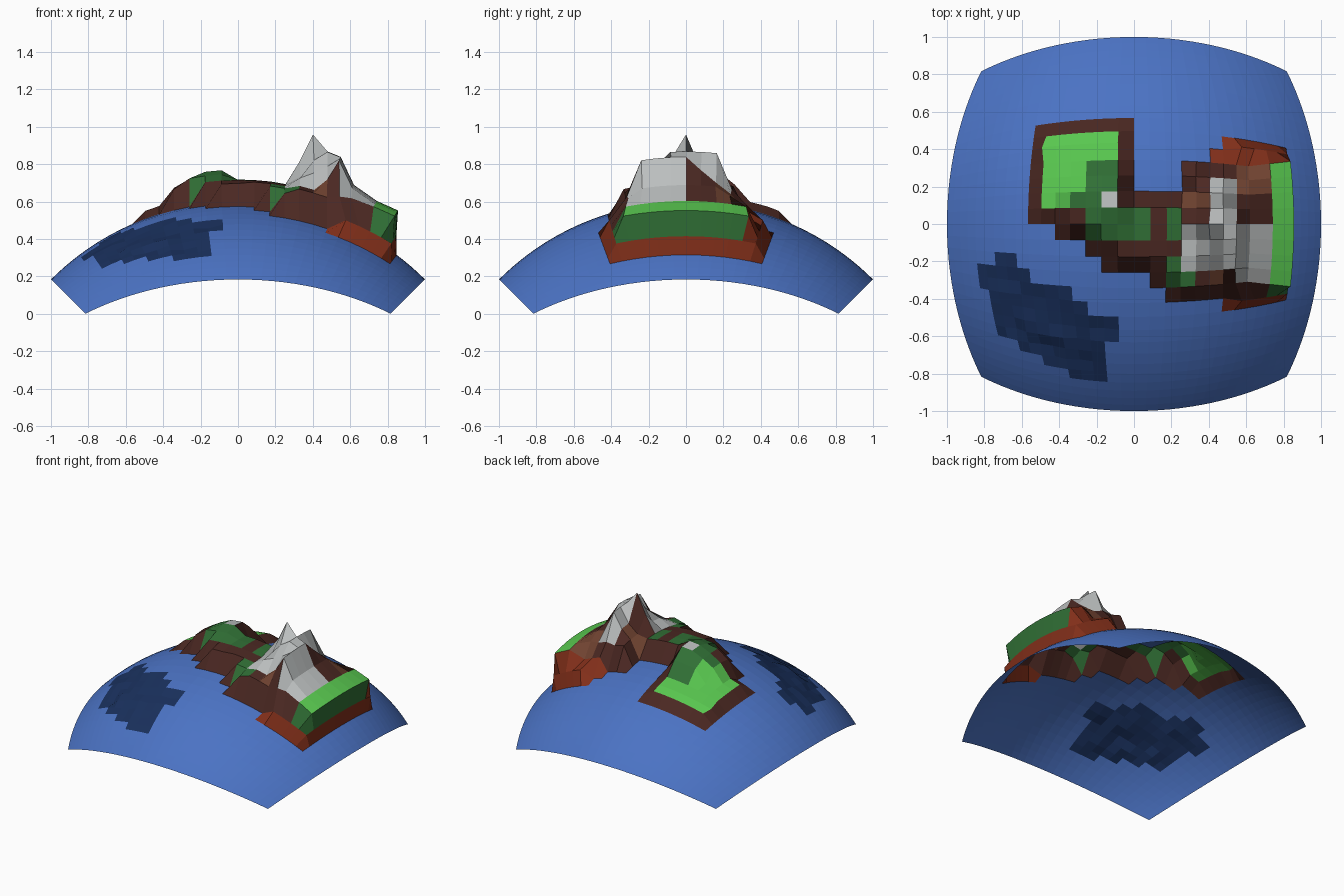
import bpy, bmesh, random
from mathutils import Vector

if "Cube" in bpy.data.objects:
    bpy.data.objects.remove(bpy.data.objects["Cube"])

random.seed(4)
R, N = 2 ** 0.5, 16            # sphere radius, cells per half side
BASE = R / 3 ** 0.5            # sphere centre depth

COLOURS = {
    "ocean": (0.07, 0.17, 0.55), "deep": (0.010, 0.030, 0.11),
    "brown": (0.070, 0.021, 0.016), "clay": (0.16, 0.055, 0.03),
    "rust": (0.22, 0.028, 0.010), "grass": (0.10, 0.58, 0.08),
    "forest": (0.03, 0.16, 0.036), "rock": (0.50, 0.52, 0.52),
}
mats = {}
for key, c in COLOURS.items():
    mats[key] = bpy.data.materials.new(key)
    mats[key].diffuse_color = (*c, 1)

cells, height = {}, {}


def paint(colour, *rects):
    """Colour the grid cells inside each (i0, i1, j0, j1)."""
    for i0, i1, j0, j1 in rects:
        for i in range(i0, i1):
            for j in range(j0, j1):
                cells[i, j] = colour


def lift(h, *rects):
    """Set the height of the grid points inside each (i0, i1, j0, j1), ends included."""
    for i0, i1, j0, j1 in rects:
        for i in range(i0, i1 + 1):
            for j in range(j0, j1 + 1):
                height[i, j] = h


# sea and deep water patch, row by row from the top
paint("ocean", (-N, N, -N, N))
DEEP = [(-10, -8), (-12, -7), (-12, -4), (-11, -3), (-11, -1),
        (-11, -1), (-11, -2), (-9, -2), (-7, -2), (-5, -2)]
for k, (a, b) in enumerate(DEEP):
    paint("deep", (a, b, -3 - k, -2 - k))

# land outline: west square, stepped ridge, east block
paint("brown", (-7, 0, 0, 7), (-5, -3, -1, 0), (-3, -2, -2, 0), (-2, 1, -3, 0),
      (0, 3, 0, 2), (1, 2, -4, 0), (2, 6, -5, 0), (3, 6, 0, 4))
paint("rust", (6, 12, -6, 6), (5, 6, 4, 5))
# ground cover
paint("brown", (6, 9, -5, 4))
paint("grass", (-6, -1, 1, 6), (9, 10, -4, 4))
paint("forest", (-4, -1, 1, 2), (-3, -1, 2, 4), (-3, 1, -1, 1), (2, 3, -1, 1),
      (2, 4, -4, -2), (10, 11, -5, 4), (9, 10, -5, -4))
paint("clay", (3, 5, 1, 2), (7, 9, 2, 4), (5, 6, -4, -3))
paint("rock", (-2, -1, 1, 2), (3, 5, -3, 0), (5, 7, -3, 3), (7, 9, -4, 0), (4, 5, -1, 0))

# heights: general ground, west plateau and hill, ridge
lift(0.11, (-6, 11, -5, 6))
lift(0.045, (-6, -1, 1, 6))
lift(0.12, (-4, -1, 1, 2), (-3, -1, 3, 3))
lift(0.15, (-3, 0, 0, 0), (-3, -3, 1, 2))
lift(0.175, (-2, -1, 1, 2))
lift(0.12, (-2, 3, -1, -1), (0, 3, 0, 1), (1, 3, -3, -2))
# mountain
lift(0.15, (4, 6, -4, -4), (4, 5, -3, -3), (4, 6, 1, 3))
lift(0.18, (4, 4, -2, -1), (6, 7, 3, 3), (7, 7, -4, -4))
lift(0.23, (5, 5, -2, -2), (6, 6, -3, -3), (5, 5, 1, 2), (7, 7, 2, 2))
lift(0.29, (5, 5, -1, -1), (6, 6, -2, -2), (7, 7, 1, 1))
lift(0.36, (6, 6, -1, 0), (7, 7, -3, 0), (6, 6, 1, 2))
lift(0.26, (4, 4, 0, 0))
lift(0.425, (5, 5, 0, 0))
# east cliff
lift(0.24, (8, 8, -3, 2))
lift(0.20, (9, 10, -4, 4), (8, 8, -4, -4), (8, 8, 3, 3))
lift(0.08, (7, 11, -5, -5), (7, 11, 5, 5), (11, 11, -4, 4))


def point(i, j):
    """Grid point on the sphere, raised where every neighbouring cell is land."""
    n = Vector((i / N, j / N, 1)).normalized()
    p = n * R - Vector((0, 0, BASE))
    near = [cells.get((i - a, j - b), "ocean") for a in (0, 1) for b in (0, 1)]
    if all(c == "deep" for c in near):
        return p - n * random.uniform(0, 0.02)
    if any(c in ("ocean", "deep") for c in near):
        return p
    h = height.get((i, j), 0.1)
    tilt = min(max((i - 8) / 2, 0), 1)       # cliff leans outward, peaks go straight up
    up = Vector((-0.05 if 3 <= i <= 8 else 0, 0, 1))
    if abs(j) == 5:
        tilt = 1
    return p + up.lerp(n, tilt) * h


points = {(i, j): point(i, j) for i in range(-N, N + 1) for j in range(-N, N + 1)}


def build(name, keys):
    """One flat-shaded sheet from all cells of the given colours."""
    bm = bmesh.new()
    verts = {}
    for (i, j), key in cells.items():
        if key not in keys:
            continue
        ring = [(i, j), (i + 1, j), (i + 1, j + 1), (i, j + 1)]
        for q in ring:
            if q not in verts:
                verts[q] = bm.verts.new(points[q])
        bm.faces.new([verts[q] for q in ring]).material_index = keys.index(key)
    me = bpy.data.meshes.new(name)
    bm.to_mesh(me)
    bm.free()
    for k in keys:
        me.materials.append(mats[k])
    bpy.context.collection.objects.link(bpy.data.objects.new(name, me))


build("ocean", ["ocean"])
build("deep_water", ["deep"])
build("island", ["brown", "clay", "rust", "grass", "forest", "rock"])

for m in bpy.data.materials:
    if m.users and not m.is_grease_pencil:
        m.use_nodes = True
        m.node_tree.nodes["Principled BSDF"].inputs["Base Color"].default_value = m.diffuse_color
